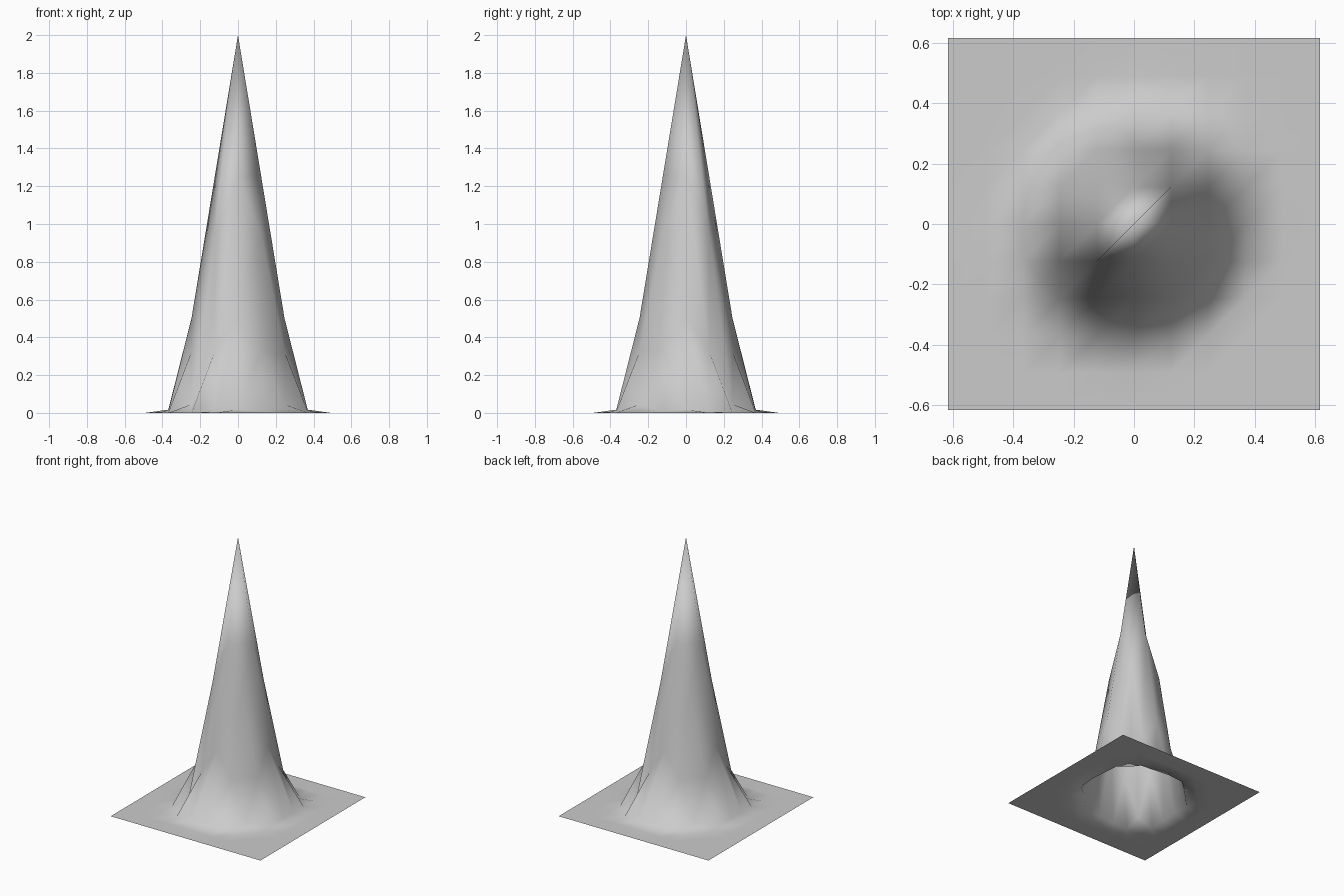
import bpy, bmesh
from math import hypot

if "Cube" in bpy.data.objects:
    bpy.data.objects.remove(bpy.data.objects["Cube"])

HALF, N = 0.615, 10
# radial height profile: straight cone with a small flared foot
PROFILE = [(0, 2.0), (0.275, 0.325), (0.348, 0.045), (0.369, 0.017),
           (0.389, 0.008), (0.45, 0.0), (2.0, 0.0)]


def height(r):
    for (r0, z0), (r1, z1) in zip(PROFILE, PROFILE[1:]):
        if r <= r1:
            return z0 + (z1 - z0) * (r - r0) / (r1 - r0)
    return 0.0


# square sheet pulled up into a spike at its centre
bm = bmesh.new()
step = 2 * HALF / N
grid = []
for j in range(N + 1):
    row = []
    for i in range(N + 1):
        x, y = (i - N / 2) * step, (j - N / 2) * step
        row.append(bm.verts.new((x, y, height(hypot(x, y)))))
    grid.append(row)

# each cell is split along its x = y diagonal
for j in range(N):
    for i in range(N):
        a, b = grid[j][i], grid[j][i + 1]
        c, d = grid[j + 1][i + 1], grid[j + 1][i]
        bm.faces.new((a, b, c))
        bm.faces.new((a, c, d))
for f in bm.faces:
    f.smooth = True

mesh = bpy.data.meshes.new("spike_sheet")
bm.to_mesh(mesh)
bm.free()
obj = bpy.data.objects.new("spike_sheet", mesh)
bpy.context.collection.objects.link(obj)
